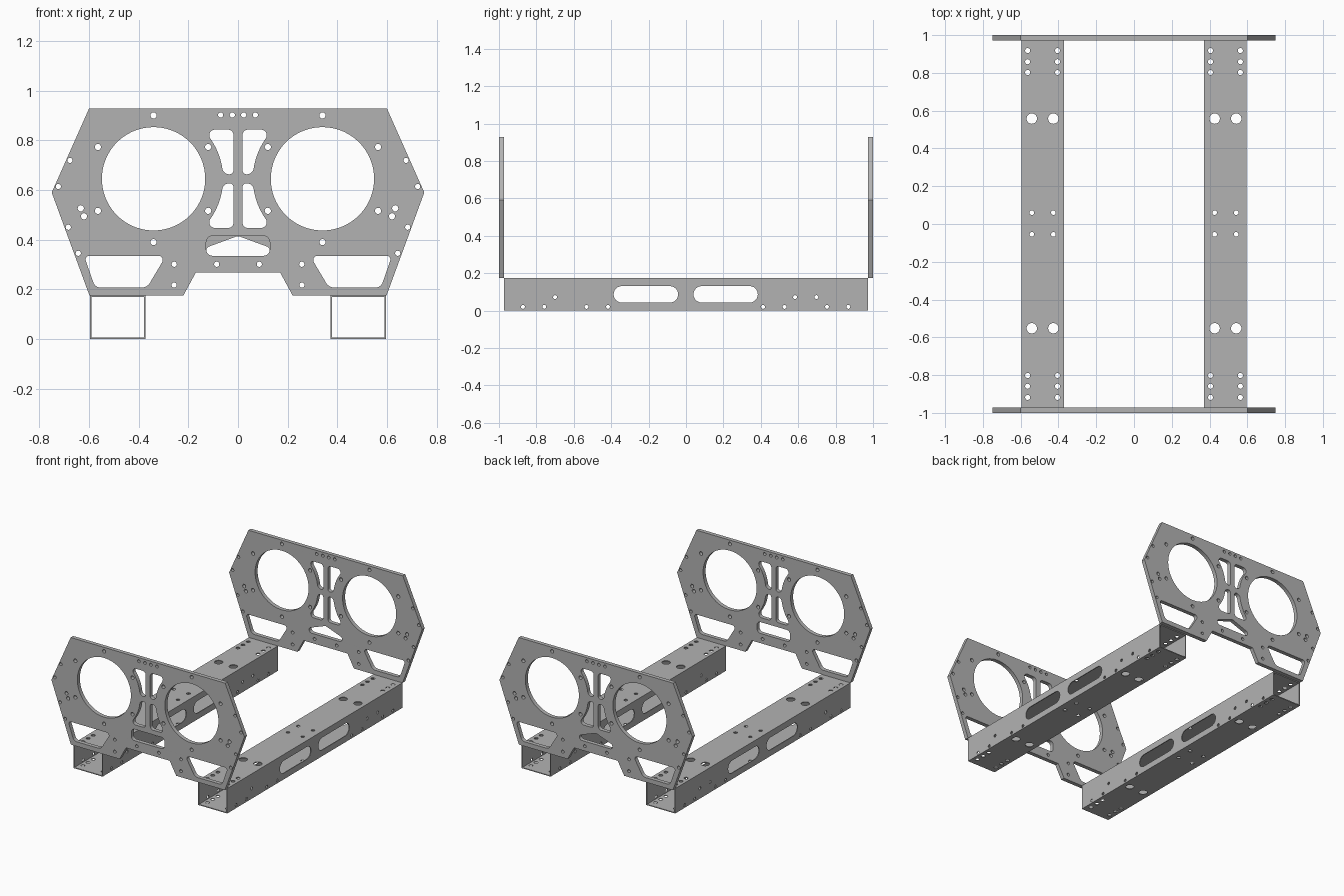
import bpy, bmesh, math
from mathutils import Matrix, Vector, Euler

cube = bpy.data.objects.get("Cube")
if cube:
    bpy.data.objects.remove(cube, do_unlink=True)

metal = bpy.data.materials.new("plain_grey_metal")
metal.use_nodes = True
GREY = (0.45, 0.45, 0.45, 1)
metal.diffuse_color = GREY
metal.node_tree.nodes["Principled BSDF"].inputs["Base Color"].default_value = GREY


def circle(x, y, r, n=20):
    return [(x + r * math.cos(2 * math.pi * i / n), y + r * math.sin(2 * math.pi * i / n))
            for i in range(n)]


def slot(x0, x1, y, r, n=12):
    """Long hole with round ends."""
    ends = []
    for cx, start in ((x1 - r, -math.pi / 2), (x0 + r, math.pi / 2)):
        ends += [(cx + r * math.cos(start + math.pi * i / n),
                  y + r * math.sin(start + math.pi * i / n)) for i in range(n + 1)]
    return ends


def rounded(corners, n=6):
    """Corners are (x, y, cut); each is replaced by an arc starting cut away from it."""
    out = []
    for i, (x, y, cut) in enumerate(corners):
        p = Vector((x, y))
        if not cut:
            out.append((x, y))
            continue
        u = (Vector(corners[i - 1][:2]) - p).normalized()
        v = (Vector(corners[(i + 1) % len(corners)][:2]) - p).normalized()
        w = math.sin(u.angle(v) / 2)
        a, b = p + u * cut, p + v * cut
        for k in range(n + 1):
            t = k / n
            f, g, h = (1 - t) ** 2, 2 * w * t * (1 - t), t * t
            out.append(tuple((a * f + p * g + b * h) / (f + g + h)))
    return out


def mirror_x(loop):
    return [(-x, y) for x, y in loop]


def add_sheet(bm, loops, thickness, matrix):
    """Fill the first loop, leave the others open, thicken, and add to bm."""
    cu = bpy.data.curves.new("sheet_profile", "CURVE")
    cu.dimensions, cu.fill_mode, cu.extrude = "2D", "BOTH", thickness / 2
    for loop in loops:
        s = cu.splines.new("POLY")
        s.points.add(len(loop) - 1)
        for pt, (x, y) in zip(s.points, loop):
            pt.co = (x, y, 0, 1)
        s.use_cyclic_u, s.use_smooth = True, False
    ob = bpy.data.objects.new("sheet_profile", cu)
    bpy.context.collection.objects.link(ob)
    dg = bpy.context.evaluated_depsgraph_get()
    me = bpy.data.meshes.new_from_object(ob.evaluated_get(dg))
    bpy.data.objects.remove(ob, do_unlink=True)
    bpy.data.curves.remove(cu)
    part = bmesh.new()
    part.from_mesh(me)
    bmesh.ops.remove_doubles(part, verts=part.verts, dist=1e-5)
    bmesh.ops.recalc_face_normals(part, faces=part.faces)
    part.transform(matrix)
    part.to_mesh(me)
    part.free()
    bm.from_mesh(me)
    bpy.data.meshes.remove(me)


def finish(name, bm):
    me = bpy.data.meshes.new(name)
    bm.to_mesh(me)
    bm.free()
    me.materials.clear()
    me.materials.append(metal)
    for f in me.polygons:
        f.material_index = 0
    ob = bpy.data.objects.new(name, me)
    bpy.context.collection.objects.link(ob)
    bpy.ops.object.select_all(action="DESELECT")
    ob.select_set(True)
    bpy.context.view_layer.objects.active = ob
    bpy.ops.object.shade_smooth_by_angle(angle=math.radians(30))


# End plates: one half is described, then mirrored
half = [(0.6, 0.927), (0.75, 0.59), (0.598, 0.175), (0.22, 0.175), (0.17, 0.267)]
outline = half + mirror_x(half)[::-1]
CX, CZ, ARC = 0.34, 0.645, 0.28
half_holes = [circle(CX, CZ, 0.208, 72)]

# Bolt holes
for x, z in ((0.34, 0.9), (0.34, 0.39), (0.564, 0.773), (0.12, 0.773), (0.564, 0.516),
             (0.12, 0.516), (0.633, 0.526), (0.62, 0.494)):
    half_holes.append(circle(x, z, 0.0125))
for x, z in ((0.677, 0.719), (0.723, 0.614), (0.683, 0.45), (0.643, 0.345), (0.257, 0.301),
             (0.257, 0.217), (0.086, 0.301), (0.07, 0.902), (0.023, 0.902)):
    half_holes.append(circle(x, z, 0.0105))

# Lower side window
half_holes.append(rounded([(0.62, 0.335, 0.022), (0.29, 0.335, 0.03),
                           (0.366, 0.207, 0.022), (0.575, 0.207, 0.022)]))

# Central windows, with one side following the large opening
low, high = math.radians(9), math.radians(35)
arc = [(CX - ARC * math.cos(a), ARC * math.sin(a), 0)
       for a in (high + (low - high) * i / 10 for i in range(11))]
TOP, BOTTOM = 0.198, 0.018
top_x = arc[0][0] + (TOP - arc[0][1]) * math.tan(high)
low_x = arc[-1][0] - (arc[-1][1] - BOTTOM) * math.tan(low)
window = rounded([(0.018, TOP, 0.022), (top_x, TOP, 0.044)] + arc +
                 [(low_x, BOTTOM, 0.024), (0.018, BOTTOM, 0.016)])
for side in (1, -1):
    half_holes.append([(x, CZ + side * z) for x, z in window])

plate_holes = half_holes + [mirror_x(h) for h in half_holes]
front_slot = rounded([(-0.128, 0.335, 0.025), (0.128, 0.335, 0.025),
                      (0.128, 0.415, 0.025), (-0.128, 0.415, 0.025)])
rear_slot = rounded([(-0.128, 0.335, 0.02), (0.128, 0.335, 0.02), (0.128, 0.368, 0.012),
                     (0, 0.415, 0.008), (-0.128, 0.368, 0.012)])
PLATE = 0.028
upright = Euler((math.pi / 2, 0, 0)).to_matrix().to_4x4()
for name, y, centre in (("front_plate", -1 + PLATE / 2, front_slot),
                        ("rear_plate", 1 - PLATE / 2, rear_slot)):
    bm = bmesh.new()
    add_sheet(bm, [outline] + plate_holes + [centre], PLATE, Matrix.Translation((0, y, 0)) @ upright)
    finish(name, bm)

# Hollow box rails: each has four drilled walls
LENGTH, WIDTH, HEIGHT, WALL = 0.972, 0.225, 0.175, 0.006


def rectangle(x, y0, y1):
    return [(-x, y0), (x, y0), (x, y1), (-x, y1)]


flat_holes = []
for side in (-1, 1):
    for y in (0.918, 0.859, 0.802, -0.918, -0.859, -0.802):
        flat_holes.append(circle(side * 0.079, y, 0.0135))
    for y in (0.06, -0.055):
        flat_holes.append(circle(side * 0.057, y, 0.0125))
    for y in (0.558, -0.552):
        flat_holes.append(circle(side * 0.057, y, 0.0275, 28))

side_holes = [slot(-0.387, -0.042, 0.087, 0.044), slot(0.04, 0.384, 0.087, 0.044)]
side_holes += [circle(y, 0.02, 0.0105) for y in
               (-0.872, -0.758, -0.532, -0.417, 0.412, 0.527, 0.754, 0.868)]
side_holes += [circle(y, 0.072, 0.0105) for y in (-0.7, 0.583, 0.697)]

sideways = Euler((math.pi / 2, 0, math.pi / 2)).to_matrix().to_4x4()
for name, x in (("left_rail", 0.484), ("right_rail", -0.484)):
    bm = bmesh.new()
    flat = [(-WIDTH / 2, -LENGTH), (WIDTH / 2, -LENGTH), (WIDTH / 2, LENGTH), (-WIDTH / 2, LENGTH)]
    for z in (WALL / 2, HEIGHT - WALL / 2):
        add_sheet(bm, [flat] + flat_holes, WALL, Matrix.Translation((x, 0, z)))
    for side in (-1, 1):
        place = Matrix.Translation((x + side * (WIDTH - WALL) / 2, 0, 0)) @ sideways
        add_sheet(bm, [rectangle(LENGTH, WALL, HEIGHT - WALL)] + side_holes, WALL, place)
    finish(name, bm)
